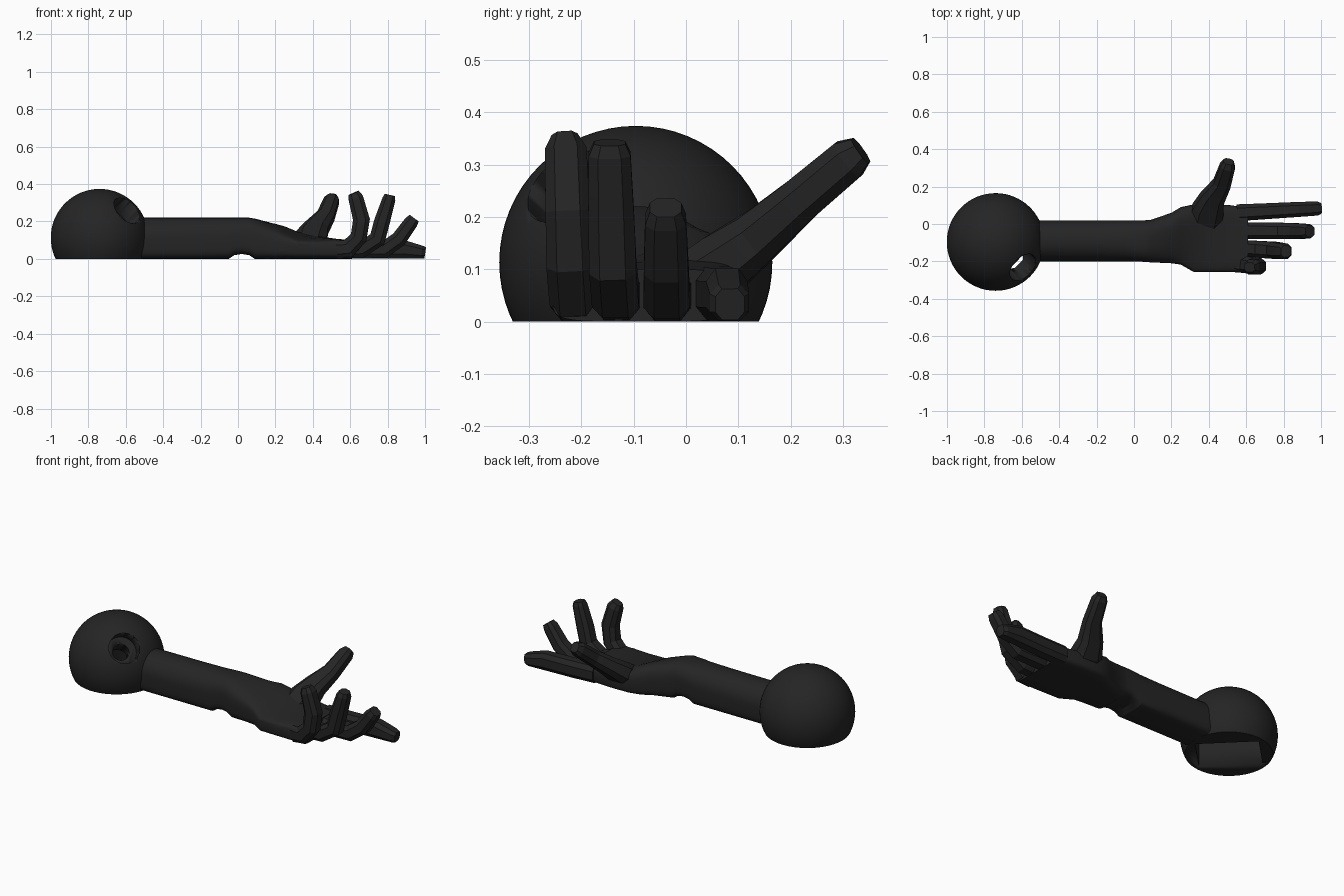
import bpy, bmesh, math
from mathutils import Vector, Matrix

if "Cube" in bpy.data.objects:
    bpy.data.objects.remove(bpy.data.objects["Cube"])

black = bpy.data.materials.new("matte_black")
black.diffuse_color = (0.018, 0.018, 0.018, 1)
black.use_nodes = True
black.node_tree.nodes["Principled BSDF"].inputs["Base Color"].default_value = black.diffuse_color


def finish(name, bm, angle=30):
    bmesh.ops.recalc_face_normals(bm, faces=bm.faces)
    me = bpy.data.meshes.new(name)
    bm.to_mesh(me)
    bm.free()
    me.materials.append(black)
    ob = bpy.data.objects.new(name, me)
    bpy.context.collection.objects.link(ob)
    activate(ob)
    bpy.ops.object.shade_smooth_by_angle(angle=math.radians(angle))
    return ob


def activate(ob):
    bpy.ops.object.select_all(action='DESELECT')
    ob.select_set(True)
    bpy.context.view_layer.objects.active = ob


def loft(name, rings, angle):
    """Skin a list of equal-length rings and cap both ends."""
    bm = bmesh.new()
    loops = [[bm.verts.new(p) for p in r] for r in rings]
    n = len(loops[0])
    for a, b in zip(loops, loops[1:]):
        for i in range(n):
            j = (i + 1) % n
            bm.faces.new((a[i], a[j], b[j], b[i]))
    bm.faces.new(loops[0][::-1])
    bm.faces.new(loops[-1])
    return finish(name, bm, angle)


# Ball with a flat base
CENTRE = Vector((-0.74, -0.096, 0.113))
bm = bmesh.new()
bmesh.ops.create_uvsphere(bm, u_segments=64, v_segments=32, radius=0.261)
bmesh.ops.translate(bm, verts=bm.verts, vec=CENTRE)
cut = bmesh.ops.bisect_plane(bm, geom=bm.verts[:] + bm.edges[:] + bm.faces[:],
                             plane_co=(0, 0, 0), plane_no=(0, 0, -1), clear_outer=True)
bmesh.ops.contextual_create(bm, geom=[e for e in cut['geom_cut']
                                      if isinstance(e, bmesh.types.BMEdge)])
ball = finish("ball", bm)


# Stepped bolt hole and the slot under the ball
def carve(name, bm):
    cutter = finish(name, bm)
    cutter.hide_render = True
    activate(ball)
    mod = ball.modifiers.new(name, 'BOOLEAN')
    mod.operation = 'DIFFERENCE'
    mod.solver = 'EXACT'
    mod.object = cutter
    bpy.ops.object.modifier_apply(modifier=name)
    bpy.data.objects.remove(cutter)


axis = Vector((0.59, -0.55, 0.59)).normalized()
for name, radius, start, end in (("counterbore", 0.085, 0.14, 0.32),
                                 ("bolt_hole", 0.045, -0.06, 0.2)):
    bm = bmesh.new()
    bmesh.ops.create_cone(bm, cap_ends=True, segments=32, radius1=radius,
                          radius2=radius, depth=end - start)
    bmesh.ops.transform(bm, verts=bm.verts, matrix=Matrix.Translation(
        CENTRE + axis * (start + end) / 2) @ axis.to_track_quat('Z', 'Y').to_matrix().to_4x4())
    carve(name, bm)
bm = bmesh.new()
bmesh.ops.create_cube(bm, size=1, matrix=Matrix.Translation((CENTRE.x, CENTRE.y, 0.03))
                      @ Matrix.Rotation(-math.pi / 4, 4, 'Z')
                      @ Matrix.Diagonal((0.34, 0.24, 0.22, 1)))
carve("base_slot", bm)


# Forearm flowing into the palm:
# x, y min, y max, z bottom, z top, top squareness, sideways tilt of the top
ARM = [(-0.53, -0.2, 0.02, 0, 0.22, 2.0, 0),
       (-0.2, -0.2, 0.02, 0, 0.22, 2.1, 0),
       (-0.05, -0.2, 0.02, 0, 0.22, 2.3, 0),
       (-0.02, -0.2, 0.02, 0.02, 0.22, 2.4, 0),
       (0.02, -0.2, 0.02, 0.026, 0.22, 2.5, 0),
       (0.06, -0.203, 0.02, 0.02, 0.22, 2.6, 0),
       (0.09, -0.205, 0.022, 0, 0.215, 2.7, 0.05),
       (0.2, -0.21, 0.06, 0, 0.182, 2.8, 0.15),
       (0.25, -0.217, 0.09, 0, 0.163, 3.0, 0.2),
       (0.32, -0.257, 0.105, 0, 0.13, 3.6, 0.18),
       (0.42, -0.257, 0.105, 0, 0.115, 4.5, 0.1),
       (0.52, -0.257, 0.1, 0, 0.108, 5, 0),
       (0.61, -0.255, 0.085, 0, 0.1, 5, 0)]


def arm_ring(x, y0, y1, z0, z1, square, tilt, n=40):
    ring = []
    for i in range(n):
        a = 2 * math.pi * i / n
        c, s = math.cos(a), math.sin(a)
        p = 2 / (square if s >= 0 else 5)
        y = (y1 - y0) / 2 * math.copysign(abs(c) ** p, c)
        z = (z0 + z1) / 2 + (z1 - z0) / 2 * math.copysign(abs(s) ** p, s)
        if s > 0:
            z += tilt * y * s
        ring.append((x, (y0 + y1) / 2 + y, z))
    return ring


loft("forearm_and_palm", [arm_ring(*s) for s in ARM], 25)


# Fingers and thumb: chamfered square section swept along joints (x, y, z, width, height)
def digit(name, joints, side=(0, 1, 0)):
    pts = [Vector(j[:3]) for j in joints]
    rings = []
    for i, j in enumerate(joints):
        before = (pts[i] - pts[i - 1]).normalized() if i else Vector()
        after = (pts[i + 1] - pts[i]).normalized() if i + 1 < len(pts) else Vector()
        t = (before + after).normalized()
        s = Vector(side)
        s = (s - t * s.dot(t)).normalized()
        up = t.cross(s)
        ring = []
        for a, b in ((1, .5), (.55, 1), (-.55, 1), (-1, .5),
                     (-1, -.5), (-.55, -1), (.55, -1), (1, -.5)):
            p = pts[i] + s * (a * j[3] / 2) + up * (b * j[4] / 2)
            p.z = max(p.z, 0)
            ring.append(p)
        rings.append(ring)
    loft(name, rings, 12)


digit("index_finger", [(0.55, 0.06, 0.055, .09, .1), (0.7, 0.068, 0.052, .085, .1),
                       (0.88, 0.078, 0.052, .08, .1), (0.98, 0.083, 0.036, .075, .07),
                       (1.0, 0.084, 0.033, .055, .06)])
digit("middle_finger", [(0.55, -0.035, 0.05, .09, .1), (0.78, -0.037, 0.048, .088, .09),
                        (0.86, -0.038, 0.105, .085, .085), (0.925, -0.039, 0.195, .078, .075),
                        (0.942, -0.039, 0.218, .06, .06)])
digit("ring_finger", [(0.55, -0.13, 0.05, .09, .1), (0.66, -0.135, 0.05, .09, .09),
                      (0.745, -0.14, 0.105, .09, .09), (0.77, -0.143, 0.2, .088, .085),
                      (0.807, -0.146, 0.32, .08, .07), (0.812, -0.146, 0.342, .06, .055)])
digit("little_finger", [(0.53, -0.212, 0.05, .09, .1), (0.59, -0.216, 0.055, .09, .1),
                        (0.645, -0.222, 0.115, .09, .09), (0.66, -0.226, 0.21, .085, .09),
                        (0.63, -0.23, 0.325, .08, .08), (0.618, -0.232, 0.352, .05, .06)])
digit("thumb", [(0.38, 0.0, 0.07, .17, .11), (0.395, 0.075, 0.115, .17, .12),
                (0.42, 0.14, 0.165, .13, .1), (0.47, 0.215, 0.23, .095, .085),
                (0.5, 0.31, 0.31, .08, .08), (0.506, 0.334, 0.327, .055, .055)],
      side=(1, 0, 0))
